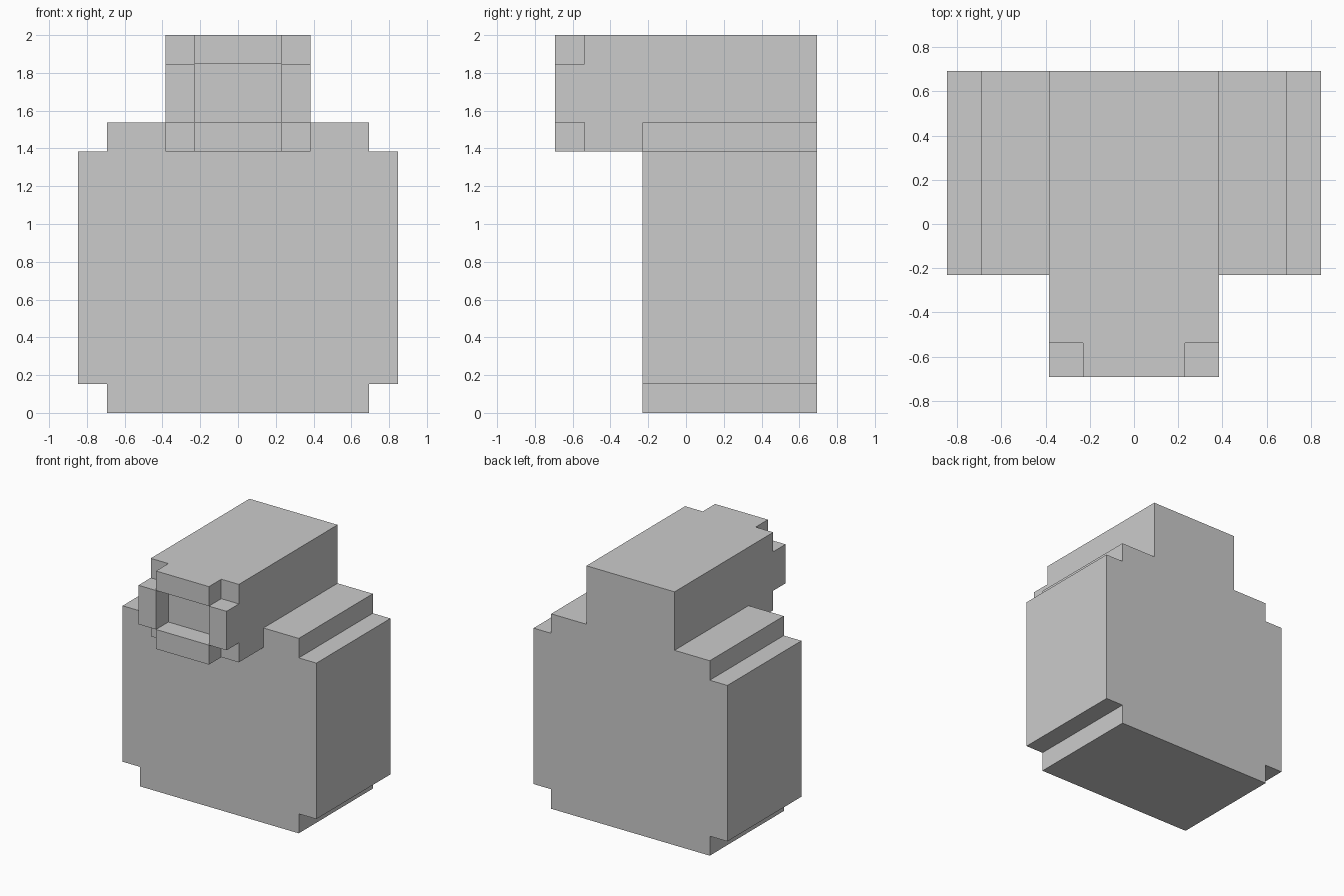
import bpy, bmesh

if "Cube" in bpy.data.objects:
    bpy.data.objects.remove(bpy.data.objects["Cube"])

U = 2 / 13  # one block step


def extrude_profile(name, pts, y0, y1):
    """Solid from an (x, z) outline in block steps, running from y0 to y1."""
    bm = bmesh.new()
    face = bm.faces.new([bm.verts.new((x * U, y0 * U, z * U)) for x, z in pts])
    ext = bmesh.ops.extrude_face_region(bm, geom=[face])
    verts = [g for g in ext["geom"] if isinstance(g, bmesh.types.BMVert)]
    bmesh.ops.translate(bm, verts=verts, vec=(0, (y1 - y0) * U, 0))
    bmesh.ops.recalc_face_normals(bm, faces=bm.faces[:])
    mesh = bpy.data.meshes.new(name)
    bm.to_mesh(mesh)
    bm.free()
    obj = bpy.data.objects.new(name, mesh)
    bpy.context.collection.objects.link(obj)
    return obj


def box(name, x0, x1, y0, y1, z0, z1):
    return extrude_profile(name, [(x0, z0), (x1, z0), (x1, z1), (x0, z1)], y0, y1)


def combine(target, other, operation):
    """Apply a boolean and discard the helper."""
    mod = target.modifiers.new(operation.lower(), 'BOOLEAN')
    mod.operation = operation
    mod.solver = 'EXACT'
    mod.object = other
    bpy.context.view_layer.objects.active = target
    bpy.ops.object.modifier_apply(modifier=mod.name)
    bpy.data.objects.remove(other, do_unlink=True)


# Body: stepped outline, mirrored, including the raised back of the head
half = [(4.5, 0), (4.5, 1), (5.5, 1), (5.5, 9), (4.5, 9), (4.5, 10), (2.5, 10), (2.5, 13)]
outline = half + [(-x, z) for x, z in reversed(half)]
body = extrude_profile("body_and_head", outline, -1.5, 4.5)

# Head: projects forward from the body
combine(body, box("head_front", -2.5, 2.5, -4.5, 0, 9, 13), 'UNION')

# Recessed face window and four notched head corners
combine(body, box("window_cutter", -1.5, 1.5, -5.5, -3.5, 10, 12), 'DIFFERENCE')
for x0, x1 in ((-3.5, -1.5), (1.5, 3.5)):
    for z0, z1 in ((8, 10), (12, 14)):
        combine(body, box("corner_cutter", x0, x1, -5.5, -3.5, z0, z1), 'DIFFERENCE')

# Clean up coplanar seams
bm = bmesh.new()
bm.from_mesh(body.data)
bmesh.ops.remove_doubles(bm, verts=bm.verts[:], dist=1e-4)
bmesh.ops.dissolve_limit(bm, angle_limit=0.02, verts=bm.verts[:], edges=bm.edges[:])
bm.to_mesh(body.data)
bm.free()
